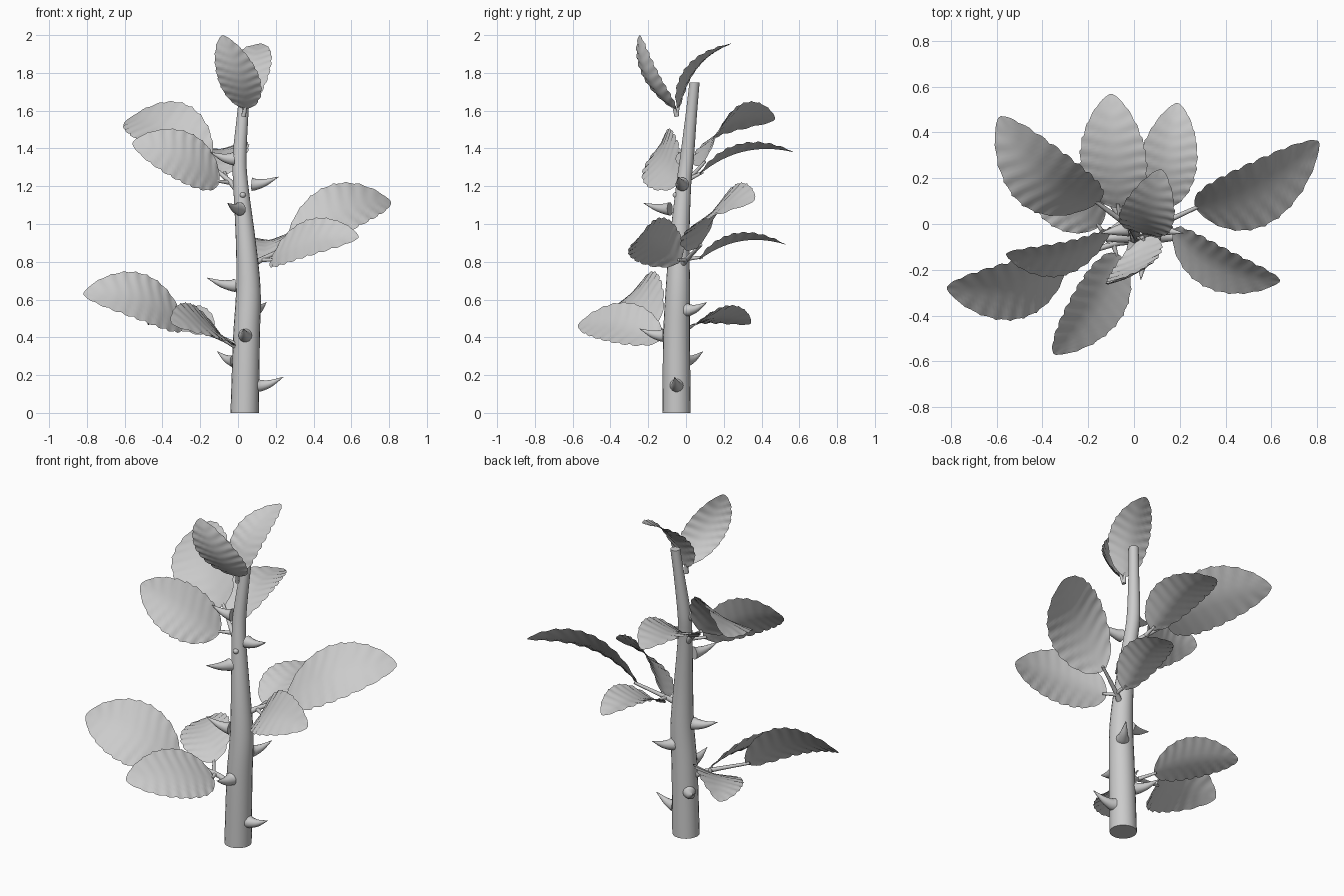
import bpy, bmesh, math
from mathutils import Vector

if "Cube" in bpy.data.objects:
    bpy.data.objects.remove(bpy.data.objects["Cube"])

grey = bpy.data.materials.new("plant_grey")
grey.diffuse_color = (0.6, 0.6, 0.6, 1)
grey.use_nodes = True
grey.node_tree.nodes["Principled BSDF"].inputs["Base Color"].default_value = grey.diffuse_color


def finish(bm, name, angle):
    bmesh.ops.recalc_face_normals(bm, faces=bm.faces[:])
    me = bpy.data.meshes.new(name)
    bm.to_mesh(me)
    bm.free()
    me.materials.append(grey)
    ob = bpy.data.objects.new(name, me)
    bpy.context.collection.objects.link(ob)
    bpy.ops.object.select_all(action='DESELECT')
    ob.select_set(True)
    bpy.context.view_layer.objects.active = ob
    bpy.ops.object.shade_smooth_by_angle(angle=math.radians(angle))
    return ob


def smooth_path(pts, radii, n):
    """Catmull-Rom resampling of points and radii."""
    rows = [Vector((*p, r)) for p, r in zip(pts, radii)]
    rows = [rows[0] * 2 - rows[1]] + rows + [rows[-1] * 2 - rows[-2]]
    out = []
    for i in range(1, len(rows) - 2):
        a, b, c, d = rows[i - 1:i + 3]
        for k in range(n):
            t = k / n
            out.append(0.5 * (2 * b + (c - a) * t + (2 * a - 5 * b + 4 * c - d) * t * t
                              + (3 * b - a - 3 * c + d) * t ** 3))
    return out + [rows[-2]]


def tube(name, pts, radii, sides=16, n=4, level=False):
    bm = bmesh.new()
    path = smooth_path(pts, radii, n)
    rings = []
    for i, row in enumerate(path):
        t = (path[min(i + 1, len(path) - 1)] - path[max(i - 1, 0)]).xyz.normalized()
        if level:
            t = Vector((0, 0, 1))
        ref = Vector((0, 1, 0)) if abs(t.z) > 0.9 else Vector((0, 0, 1))
        u = ref.cross(t).normalized()
        v = t.cross(u)
        r = max(row[3], 0.001)
        rings.append([bm.verts.new(row.xyz + r * (u * math.cos(a) + v * math.sin(a)))
                      for a in (2 * math.pi * k / sides for k in range(sides))])
    for a, b in zip(rings, rings[1:]):
        for k in range(sides):
            j = (k + 1) % sides
            bm.faces.new((a[k], a[j], b[j], b[k]))
    bm.faces.new(rings[0][::-1])
    bm.faces.new(rings[-1])
    return finish(bm, name, 50)


def leaf(name, base, tip, side, arch, fold=0.02):
    """Arched, rippled blade with a toothed margin; side = half-width vector."""
    base, tip, side = Vector(base), Vector(tip), Vector(side)
    nrm = (tip - base).cross(side).normalized()
    if nrm.z < 0:
        nrm.negate()
    rows, cols, teeth = 44, 8, 9
    peak = 0.44 ** 0.55 * 0.56 ** 0.7
    bm = bmesh.new()
    grid = []
    for i in range(rows + 1):
        t = 0.004 + 0.992 * i / rows
        w = t ** 0.55 * (1 - t) ** 0.7 / peak
        tooth = (t * teeth) % 1
        row = []
        for j in range(cols + 1):
            v = 2 * j / cols - 1
            a = abs(v)
            wide = w * v * (1 + (0.07 * tooth - 0.03) * (a > 0.9))
            ripple = 0.004 * math.sin(2 * math.pi * (t * teeth - a * 0.8)) * a * min(1, 2 * w)
            lift = arch * 4 * t * (1 - t) + fold * (w * a) ** 1.4 + ripple
            row.append(bm.verts.new(base.lerp(tip, t) + side * wide + nrm * lift))
        grid.append(row)
    for a, b in zip(grid, grid[1:]):
        for j in range(cols):
            bm.faces.new((a[j], a[j + 1], b[j + 1], b[j]))
    return finish(bm, name, 60)


def thorn(i, base, tip):
    b, t = Vector(base), Vector(tip)
    d = t - b
    flat = Vector((d.x, d.y, 0))
    pts = [b, b + flat * 0.15, b + flat * 0.5 + Vector((0, 0, d.z * 0.25)), t]
    tube(f"thorn_{i}", pts, [0.036, 0.03, 0.019, 0.001], 14, 4)


# Main stem, slightly wavy and tapering
tube("stem",
     [(0.035, -0.05, 0), (0.045, -0.05, 0.4), (0.055, -0.043, 0.65), (0.042, -0.035, 0.9),
      (0.015, -0.013, 1.2), (0.008, 0.005, 1.35), (0.025, 0.028, 1.58), (0.04, 0.045, 1.75)],
     [0.075, 0.071, 0.065, 0.053, 0.04, 0.037, 0.03, 0.027], 20, 4, True)

# Leaflets: base, tip, half-width vector, arch, fold
LEAVES = {
    "lower_leaf_end": ((-0.29, -0.16, 0.46), (-0.82, -0.28, 0.63), (0, 0.13, 0.125), 0.085),
    "lower_leaf_front": ((-0.07, -0.13, 0.39), (-0.35, -0.57, 0.47), (-0.10, 0.06, 0.10), 0.05),
    "lower_leaf_back": ((-0.15, -0.01, 0.42), (-0.46, 0.34, 0.47), (0.10, 0.09, 0.05), 0.06),
    "middle_leaf_end": ((0.27, 0.07, 0.88), (0.81, 0.36, 1.12), (-0.065, 0.12, 0.115), 0.10),
    "middle_leaf_front": ((0.17, -0.03, 0.80), (0.64, -0.25, 0.93), (0.03, 0.09, 0.105), 0.07),
    "middle_leaf_back": ((0.13, 0.07, 0.81), (0.19, 0.53, 0.89), (0.125, -0.01, 0.01), 0.06, 0.035),
    "upper_leaf_end": ((-0.16, 0.09, 1.32), (-0.59, 0.47, 1.55), (-0.12, -0.09, -0.10), 0.11),
    "upper_leaf_front": ((-0.10, -0.03, 1.22), (-0.56, -0.13, 1.43), (0.03, 0.08, 0.125), 0.065),
    "upper_leaf_back": ((-0.07, 0.07, 1.26), (-0.10, 0.57, 1.38), (0.145, 0, 0.01), 0.065, 0.035),
    "top_leaf_back": ((0.03, -0.04, 1.61), (0.12, 0.24, 1.955), (0.115, -0.03, 0), 0.065),
    "top_leaf_front": ((0.045, -0.06, 1.61), (-0.08, -0.245, 2.0), (0.11, 0.045, 0), -0.06),
}
for name, args in LEAVES.items():
    leaf(name, *args)

# Leaf stalks: main stalk of each spray, then short side stalks
STALKS = {
    "lower_stalk": [(0.0, -0.07, 0.35), (-0.10, -0.09, 0.40), (-0.31, -0.165, 0.47)],
    "lower_stalk_front": [(-0.09, -0.09, 0.395), (-0.075, -0.14, 0.393)],
    "lower_stalk_back": [(-0.10, -0.09, 0.40), (-0.16, 0.0, 0.423)],
    "middle_stalk": [(0.07, -0.03, 0.78), (0.14, 0.01, 0.82), (0.29, 0.08, 0.89)],
    "middle_stalk_front": [(0.13, 0.0, 0.81), (0.19, -0.04, 0.81)],
    "middle_stalk_back": [(0.13, 0.0, 0.815), (0.132, 0.09, 0.825)],
    "upper_stalk": [(0.0, -0.01, 1.18), (-0.06, 0.02, 1.24), (-0.17, 0.10, 1.33)],
    "upper_stalk_front": [(-0.05, 0.01, 1.22), (-0.115, -0.033, 1.228)],
    "upper_stalk_back": [(-0.06, 0.02, 1.24), (-0.071, 0.09, 1.275)],
    "top_stalk_back": [(0.03, -0.05, 1.57), (0.031, -0.04, 1.63)],
    "top_stalk_front": [(0.03, -0.05, 1.57), (0.042, -0.067, 1.63)],
}
for name, pts in STALKS.items():
    r = [0.02, 0.013, 0.008] if len(pts) == 3 else [0.012, 0.007]
    tube(name, pts, r, 10, 4)

# Hooked thorns: base on the stem, tip
THORNS = [
    ((0.105, -0.05, 0.145), (0.24, -0.06, 0.19)),
    ((-0.015, -0.01, 0.275), (-0.11, 0.09, 0.325)),
    ((0.038, -0.12, 0.41), (0.03, -0.245, 0.445)),
    ((0.085, 0.005, 0.545), (0.15, 0.11, 0.585)),
    ((-0.015, -0.05, 0.675), (-0.165, -0.07, 0.715)),
    ((0.008, -0.085, 1.08), (-0.055, -0.225, 1.11)),
    ((0.075, -0.02, 1.21), (0.215, -0.04, 1.25)),
    ((-0.025, -0.02, 1.345), (-0.145, -0.04, 1.38)),
]
for i, (b, t) in enumerate(THORNS):
    thorn(i + 1, b, t)

# Small bud on the front of the stem
tube("bud", [(0.025, -0.04, 1.15), (0.025, -0.062, 1.155), (0.025, -0.07, 1.157)],
     [0.018, 0.014, 0.004], 10, 3)
